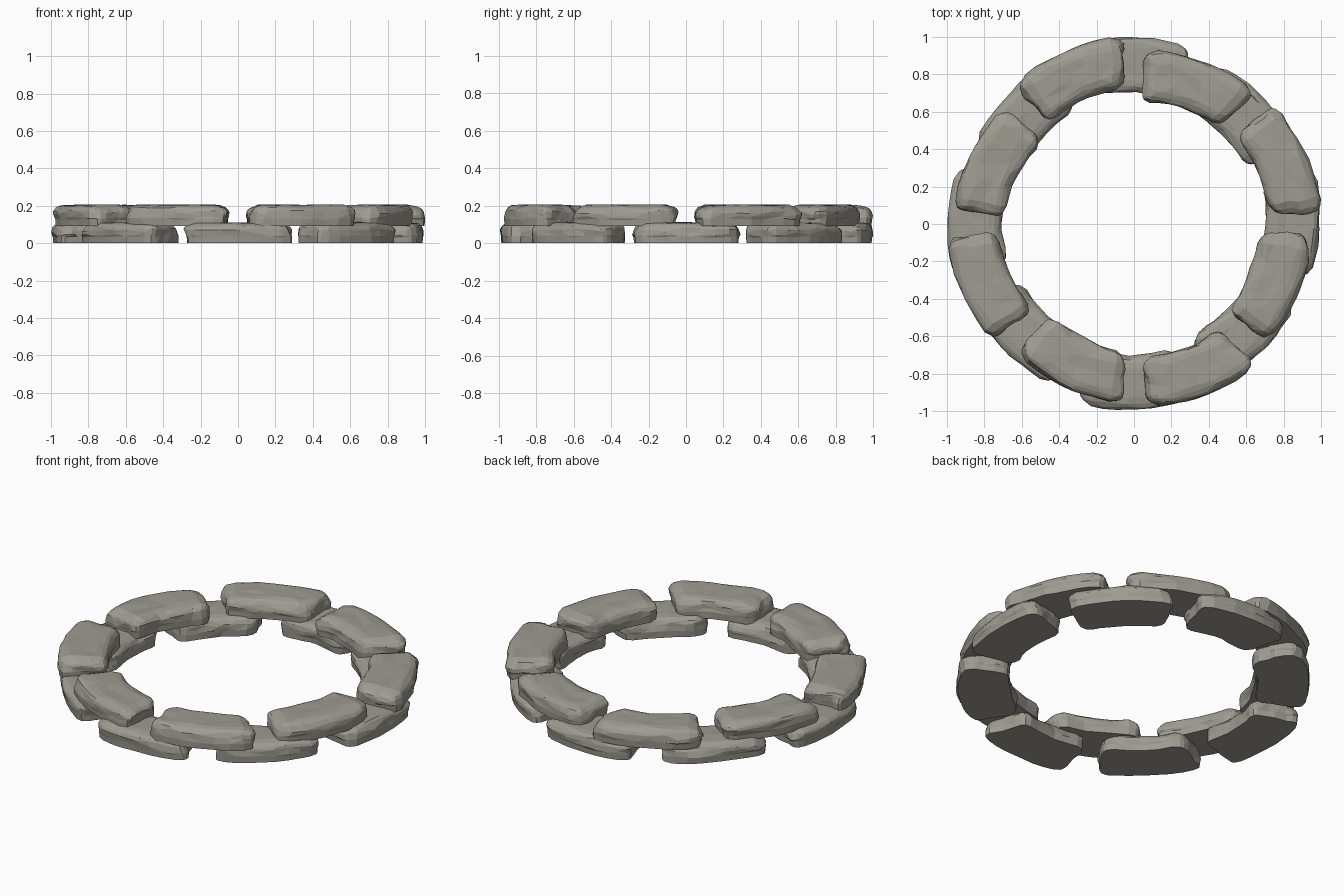
import bpy, bmesh, math, random
from mathutils import Vector, noise

if "Cube" in bpy.data.objects:
    bpy.data.objects.remove(bpy.data.objects["Cube"])

random.seed(4)

grey = bpy.data.materials.new("stone grey")
grey.diffuse_color = (0.34, 0.33, 0.285, 1)
grey.use_nodes = True
grey.node_tree.nodes["Principled BSDF"].inputs["Base Color"].default_value = grey.diffuse_color


def clamp(v, m):
    return max(-m, min(m, v))


def stone(name, angle, radius, half_len, half_wid, z0, height):
    """Rough rounded block with a flat underside, bent around the ring."""
    bm = bmesh.new()
    bmesh.ops.create_cube(bm, size=2)
    bmesh.ops.subdivide_edges(bm, edges=bm.edges[:], cuts=8, use_grid_fill=True)
    hh = height / 2
    size = Vector((half_len, half_wid, hh))
    round_r = Vector((0.075, 0.065, hh * 0.85))
    seed = Vector([random.uniform(-50, 50) for _ in range(3)])
    skew = random.uniform(-0.06, 0.06)
    for v in bm.verts:
        base = v.co.z < -0.99
        p = Vector([v.co[i] * size[i] for i in range(3)])
        q = Vector([clamp(p[i], size[i] - round_r[i]) for i in range(3)])
        d = Vector([(p[i] - q[i]) / round_r[i] for i in range(3)])
        if p.z < 0:
            d.z *= 0.45          # sharper lower edge
        big = max(abs(c) for c in d)
        if d.length > 1e-6:
            d = d.normalized() * big
        p = q + Vector([d[i] * round_r[i] for i in range(3)])
        # chipped surface, streaked along the stone
        s = Vector((p.x * 9, p.y * 14, p.z * 22)) + seed
        n = noise.noise_vector(s)
        n2 = noise.noise_vector(s * 0.45)
        p += Vector((n.x * 0.014 + n2.x * 0.02, n.y * 0.012 + n2.y * 0.014, n.z * 0.007))
        p.y += skew * p.x
        p.z = -hh if base else max(-hh, min(hh * 1.03, p.z))
        a = angle - p.x / radius
        r = radius + p.y
        v.co = (clamp(r * math.cos(a), 1), clamp(r * math.sin(a), 1), z0 + hh + p.z)
    bmesh.ops.recalc_face_normals(bm, faces=bm.faces[:])
    mesh = bpy.data.meshes.new(name)
    bm.to_mesh(mesh)
    bm.free()
    mesh.materials.append(grey)
    ob = bpy.data.objects.new(name, mesh)
    bpy.context.collection.objects.link(ob)
    # irregular low-poly facets
    dec = ob.modifiers.new("facets", 'DECIMATE')
    dec.ratio = 0.35


for i in range(8):
    # lower course, on the axes and diagonals
    stone(f"lower_stone_{i + 1}", math.radians(45 * i), 0.85 if i % 2 == 0 else 0.82,
          0.262, 0.145, 0.0, 0.11)
    # upper course, staggered over the joints, alternately nearer and farther out
    stone(f"upper_stone_{i + 1}", math.radians(45 * i + 22), 0.855 if i % 2 == 0 else 0.81,
          0.272, 0.137, 0.092, 0.113)
